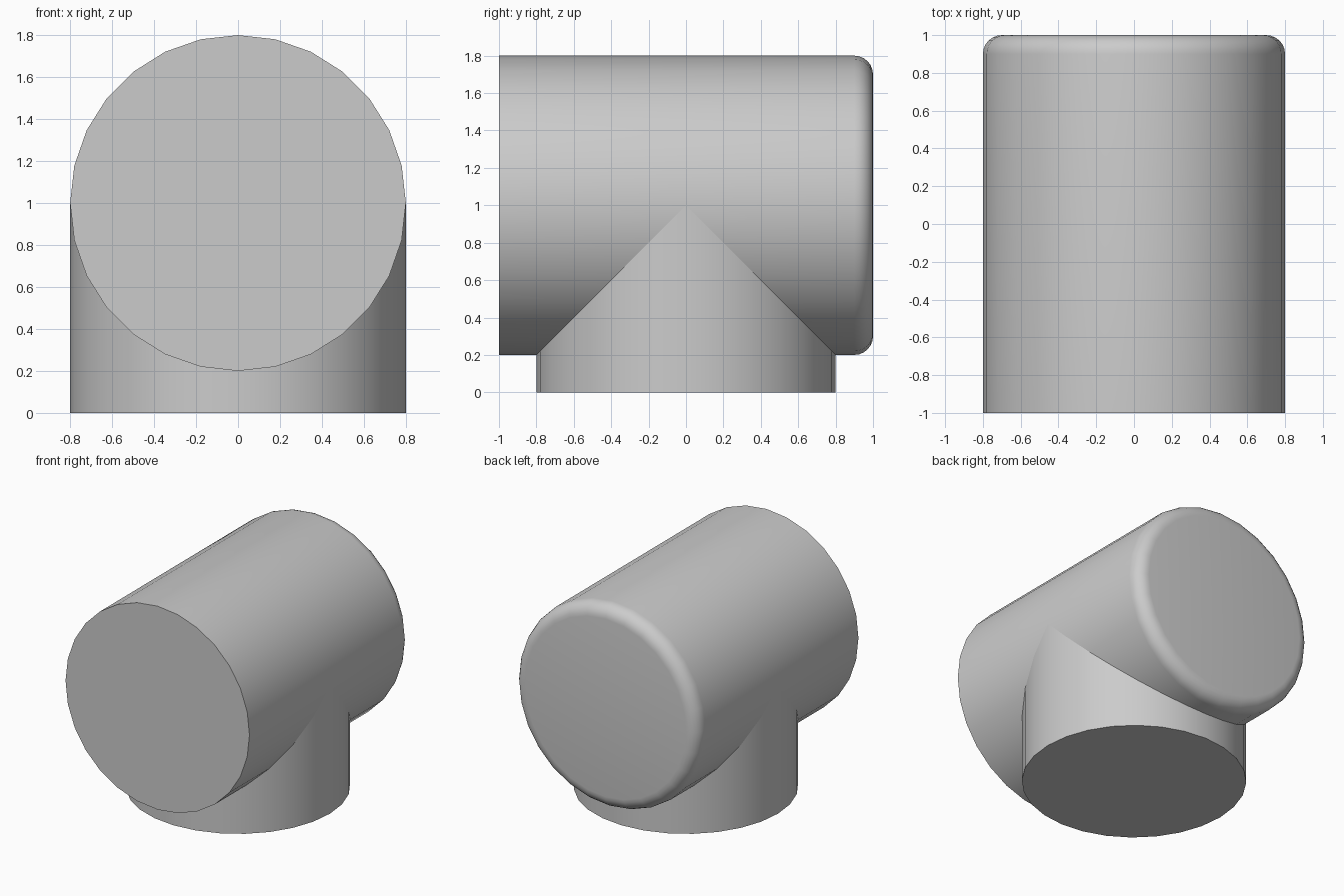
import bpy
import bmesh
from math import pi, radians
from mathutils import Matrix

cube = bpy.data.objects.get("Cube")
if cube:
    bpy.data.objects.remove(cube, do_unlink=True)

SIDES = 28
RADIUS = 0.8

grey = bpy.data.materials.new("plain_grey")
grey.use_nodes = True
grey.diffuse_color = (0.6, 0.6, 0.6, 1)
grey.node_tree.nodes["Principled BSDF"].inputs["Base Color"].default_value = (0.6, 0.6, 0.6, 1)


def cylinder(name, depth, matrix, rounded_end=0.0):
    """Capped cylinder along its own z, with an optional rounded upper rim."""
    bm = bmesh.new()
    bmesh.ops.create_cone(bm, cap_ends=True, segments=SIDES, radius1=RADIUS,
                          radius2=RADIUS, depth=depth)
    # put a vertex exactly on each axis
    first = max(bm.verts, key=lambda v: v.co.x)
    turn = Matrix.Rotation(-first.co.xy.angle_signed((1, 0)) * -1, 4, "Z") if abs(first.co.y) > 0.001 else Matrix()
    bmesh.ops.transform(bm, matrix=turn, verts=bm.verts)
    if rounded_end:
        rim = [e for e in bm.edges if all(v.co.z > depth / 2 - 0.001 for v in e.verts)]
        bmesh.ops.bevel(bm, geom=rim, offset=rounded_end, segments=6,
                        profile=0.5, affect="EDGES")
    bmesh.ops.transform(bm, matrix=matrix, verts=bm.verts)
    bmesh.ops.recalc_face_normals(bm, faces=bm.faces)
    mesh = bpy.data.meshes.new(name)
    bm.to_mesh(mesh)
    bm.free()
    mesh.materials.append(grey)
    obj = bpy.data.objects.new(name, mesh)
    bpy.context.collection.objects.link(obj)
    bpy.ops.object.select_all(action="DESELECT")
    obj.select_set(True)
    bpy.context.view_layer.objects.active = obj
    bpy.ops.object.shade_smooth_by_angle(angle=radians(30))
    return obj


# Horizontal barrel, flat at the front and rounded at the back
cylinder("barrel", 2.0,
         Matrix.Translation((0, 0, 1)) @ Matrix.Rotation(-pi / 2, 4, "X"),
         rounded_end=0.1)

# Upright branch reaching up into the middle of the barrel
cylinder("branch", 1.0, Matrix.Translation((0, 0, 0.5)))
